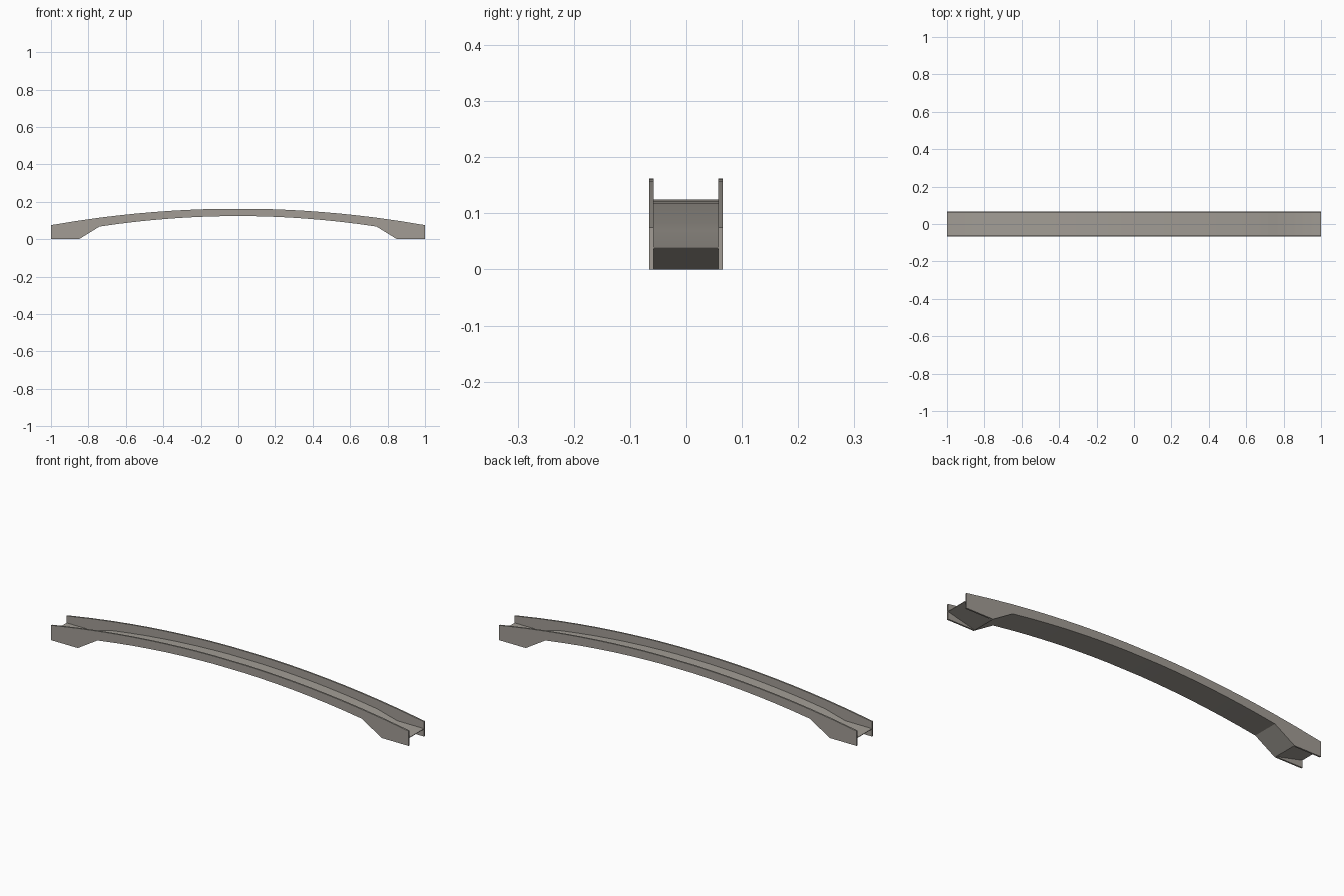
import bpy, bmesh

if "Cube" in bpy.data.objects:
    bpy.data.objects.remove(bpy.data.objects["Cube"])

stone = bpy.data.materials.new("warm_grey")
stone.diffuse_color = (0.36, 0.335, 0.30, 1)
stone.use_nodes = True
stone.node_tree.nodes["Principled BSDF"].inputs["Base Color"].default_value = stone.diffuse_color


def top_z(x):
    return 0.163 - 0.088 * x * x


def under_z(x):
    return 0.1235 - 0.102 * x * x


def mirrored(half):
    # half runs from the centre to x = 1; returns the full run from -1 to 1
    return [(-x, z) for x, z in reversed(half)] + half


def extrude_profile(name, upper, lower, y0, y1):
    """Solid between an upper and a lower x-z line, from y0 to y1."""
    outline = upper + lower[::-1]
    bm = bmesh.new()
    face = bm.faces.new([bm.verts.new((x, y0, z)) for x, z in outline])
    res = bmesh.ops.extrude_face_region(bm, geom=[face])
    moved = [v for v in res["geom"] if isinstance(v, bmesh.types.BMVert)]
    bmesh.ops.translate(bm, verts=moved, vec=(0, y1 - y0, 0))
    bmesh.ops.recalc_face_normals(bm, faces=bm.faces)
    mesh = bpy.data.meshes.new(name)
    bm.to_mesh(mesh)
    bm.free()
    mesh.materials.append(stone)
    ob = bpy.data.objects.new(name, mesh)
    bpy.context.collection.objects.link(ob)
    bpy.ops.object.select_all(action='DESELECT')
    ob.select_set(True)
    bpy.context.view_layer.objects.active = ob
    bpy.ops.object.shade_smooth_by_angle(angle=0.3)
    return ob


# Arch lines shared by the walls and the deck
arch = (0.09, 0.18, 0.27, 0.36, 0.45, 0.55, 0.64, 0.74)
crown = [(x, top_z(x)) for x in arch + (0.86, 1.0)]
soffit = [(x, under_z(x)) for x in arch]

# Side walls with flat feet
wall_low = mirrored(soffit + [(0.85, 0), (1, 0)])
for name, y0, y1 in (("front_wall", -0.066, -0.058), ("back_wall", 0.058, 0.066)):
    extrude_profile(name, mirrored(crown), wall_low, y0, y1)

# Thin deck between the walls, thickening to wedges at the feet
deck_top = [(x, z + 0.002) for x, z in soffit] + [(0.85, 0.04), (1, 0.04)]
deck_low = soffit + [(0.85, 0), (1, 0.037)]
extrude_profile("deck", mirrored(deck_top), mirrored(deck_low), -0.058, 0.058)
